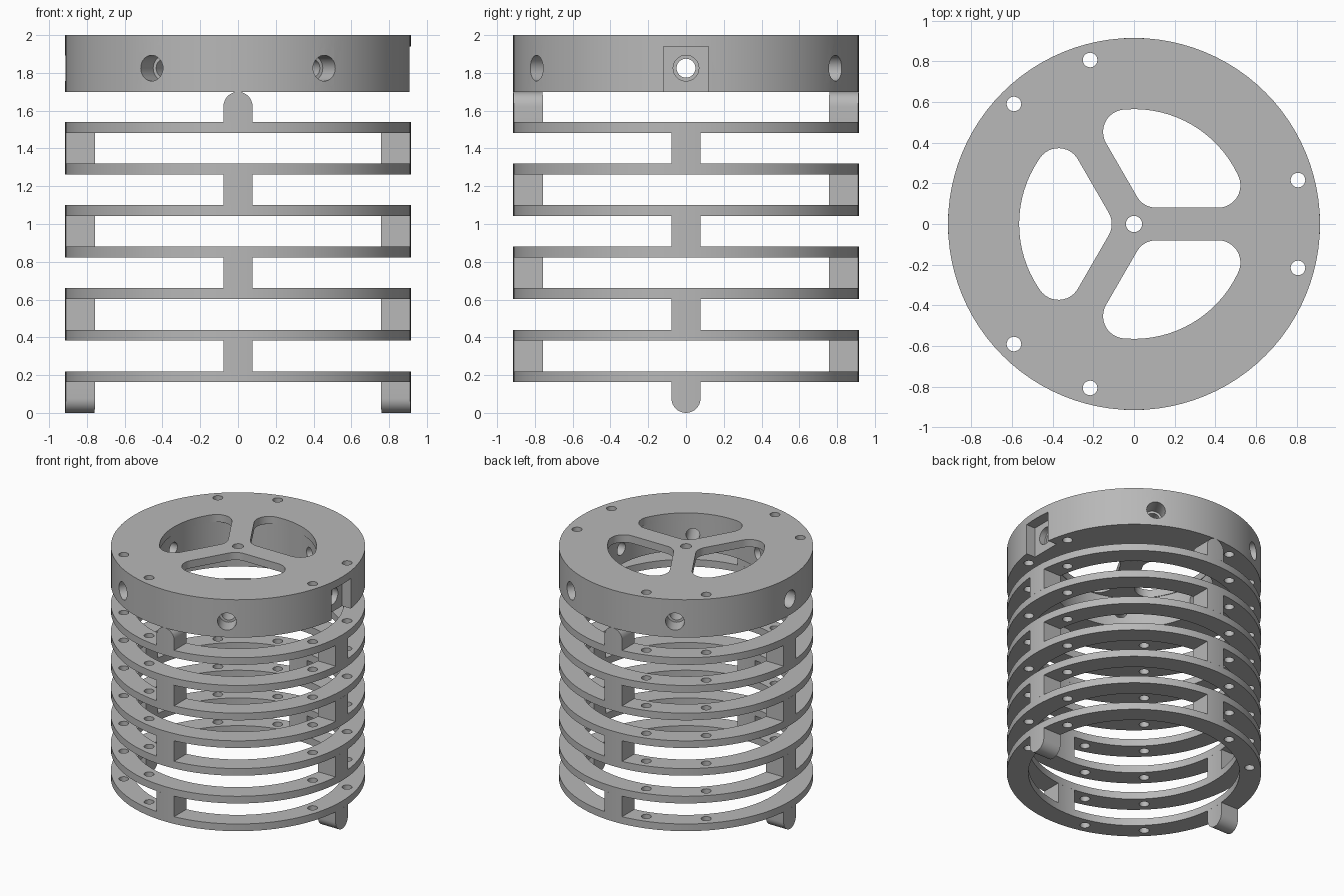
import bpy, bmesh
from math import sin, cos, pi, radians, sqrt, asin
from mathutils import Matrix, Vector

if "Cube" in bpy.data.objects:
    bpy.data.objects.remove(bpy.data.objects["Cube"])

grey = bpy.data.materials.new("plain_grey")
grey.use_nodes = True
grey.diffuse_color = (0.48, 0.48, 0.48, 1)
grey.node_tree.nodes["Principled BSDF"].inputs["Base Color"].default_value = grey.diffuse_color

R_OUT, R_IN, HALF = 0.915, 0.76, 0.077
RING_T, STEP, FIRST = 0.057, 0.22, 0.163
CAP_Z, TOP, PLATE_Z, BORE = 1.70, 2.0, 1.94, 0.57


def lathe(bm, profile, segs=96, closed=False, matrix=Matrix()):
    """Turn (radius, height) points around z; open profiles get end caps."""
    loops = [[bm.verts.new(matrix @ Vector((r * cos(2 * pi * i / segs), r * sin(2 * pi * i / segs), z)))
              for i in range(segs)] for r, z in profile]
    pairs = list(zip(loops, loops[1:]))
    if closed:
        pairs.append((loops[-1], loops[0]))
    else:
        bm.faces.new(loops[0])
        bm.faces.new(loops[-1])
    for a, b in pairs:
        for i in range(segs):
            j = (i + 1) % segs
            bm.faces.new((a[i], a[j], b[j], b[i]))


def prism(bm, outline, z0, z1):
    low = [bm.verts.new((x, y, z0)) for x, y in outline]
    high = [bm.verts.new((x, y, z1)) for x, y in outline]
    bm.faces.new(low)
    bm.faces.new(high)
    for i in range(len(low)):
        j = (i + 1) % len(low)
        bm.faces.new((low[i], low[j], high[j], high[i]))


def post(bm, angle, z0, z1, round_low=False, round_high=False):
    """Curved block between two radii, with optional semicircular end."""
    n, cols = 16, []
    turn = Matrix.Rotation(angle, 3, 'Z')
    for k in range(n + 1):
        t = -HALF * cos(pi * k / n)
        drop = HALF - sqrt(max(HALF ** 2 - t ** 2, 0))
        lo = z0 + drop * round_low
        hi = z1 - drop * round_high
        ri, ro = sqrt(R_IN ** 2 - t ** 2), sqrt(R_OUT ** 2 - t ** 2)
        cols.append([bm.verts.new(turn @ Vector(p)) for p in
                     ((ri, t, lo), (ro, t, lo), (ro, t, hi), (ri, t, hi))])
    bm.faces.new(cols[0])
    bm.faces.new(cols[-1])
    for a, b in zip(cols, cols[1:]):
        for i in range(4):
            j = (i + 1) % 4
            bm.faces.new((a[i], a[j], b[j], b[i]))


def finish(name, bm):
    bmesh.ops.recalc_face_normals(bm, faces=bm.faces)
    mesh = bpy.data.meshes.new(name)
    bm.to_mesh(mesh)
    bm.free()
    mesh.materials.append(grey)
    ob = bpy.data.objects.new(name, mesh)
    bpy.context.collection.objects.link(ob)
    return ob


def activate(ob):
    bpy.ops.object.select_all(action='DESELECT')
    ob.select_set(True)
    bpy.context.view_layer.objects.active = ob


def cut(ob, cutter):
    activate(ob)
    mod = ob.modifiers.new("cut", 'BOOLEAN')
    mod.operation, mod.solver, mod.object = 'DIFFERENCE', 'EXACT', cutter
    bpy.ops.object.modifier_apply(modifier=mod.name)


# Stacked spring rings
bm = bmesh.new()
for i in range(7):
    z = FIRST + i * STEP
    lathe(bm, [(R_IN, z), (R_OUT, z), (R_OUT, z + RING_T), (R_IN, z + RING_T)], closed=True)
rings = finish("spring_rings", bm)

# Posts alternate between the sides and the front and back
bm = bmesh.new()
for i in range(8):
    low = 0 if i == 0 else FIRST + (i - 1) * STEP + RING_T
    high = CAP_Z if i == 7 else FIRST + i * STEP
    for half_turn in (0, pi):
        post(bm, half_turn + (i % 2) * pi / 2, low, high, i == 0, i == 7)
posts = finish("connecting_posts", bm)

# Hollow cap with a thin top plate
bm = bmesh.new()
lathe(bm, [(BORE, PLATE_Z), (BORE, CAP_Z), (R_OUT, CAP_Z), (R_OUT, TOP)])
cap = finish("cap", bm)

# Cutter: vertical holes in pairs beside each spoke
bm = bmesh.new()
for spoke in (0, 120, 240):
    for side in (-15, 15):
        a = radians(spoke + side)
        lathe(bm, [(0.036, -0.1), (0.036, 2.1)], 24,
              matrix=Matrix.Translation((0.835 * cos(a), 0.835 * sin(a), 0)))
rod_holes = finish("rod_hole_cutter", bm)

# Cutter: three rounded windows and the centre hole
bm = bmesh.new()
rho, spoke_half, rim = 0.11, 0.08, 0.565
inset = spoke_half + rho
corner = pi / 3 - asin(inset / (rim - rho))
for turn in (60, 180, 300):
    base, pts = radians(turn), []

    def arc(dist, direction, radius, a0, a1, n=12):
        for k in range(n + 1):
            a = base + a0 + (a1 - a0) * k / n
            pts.append((dist * cos(base + direction) + radius * cos(a),
                        dist * sin(base + direction) + radius * sin(a)))

    side = 5 * pi / 6
    arc(inset / sin(pi / 3), 0, rho, side, 2 * pi - side)
    arc(rim - rho, -corner, rho, -side, -corner)
    arc(0, 0, rim, -corner * 0.95, corner * 0.95, 16)
    arc(rim - rho, corner, rho, corner, side - 0.001)
    # drop repeated neighbours
    pts = [p for i, p in enumerate(pts)
           if (Vector(p) - Vector(pts[i - 1])).length > 0.001]
    prism(bm, pts, 1.9, 2.1)
lathe(bm, [(0.04, 1.9), (0.04, 2.1)], 32)
windows = finish("window_cutter", bm)

# Cutter: six stepped screw holes around the cap wall
bm = bmesh.new()
for k in range(6):
    m = (Matrix.Rotation(k * pi / 3, 4, 'Z') @ Matrix.Translation((0, 0, 1.825))
         @ Matrix.Rotation(pi / 2, 4, 'Y'))
    lathe(bm, [(0.05, 0.45), (0.05, 0.78), (0.068, 0.78), (0.068, 1.0)], 32, matrix=m)
screw_holes = finish("screw_hole_cutter", bm)

# Cutter: square pocket on one side of the cap
bm = bmesh.new()
prism(bm, [(0.83, -0.12), (1.0, -0.12), (1.0, 0.12), (0.83, 0.12)], 1.6, PLATE_Z)
pocket = finish("pocket_cutter", bm)

cut(rings, rod_holes)
for cutter in (pocket, windows, screw_holes, rod_holes):
    cut(cap, cutter)
for cutter in (pocket, windows, screw_holes, rod_holes):
    bpy.data.objects.remove(cutter)

for ob in (rings, posts, cap):
    activate(ob)
    bpy.ops.object.shade_smooth_by_angle(angle=radians(30))
